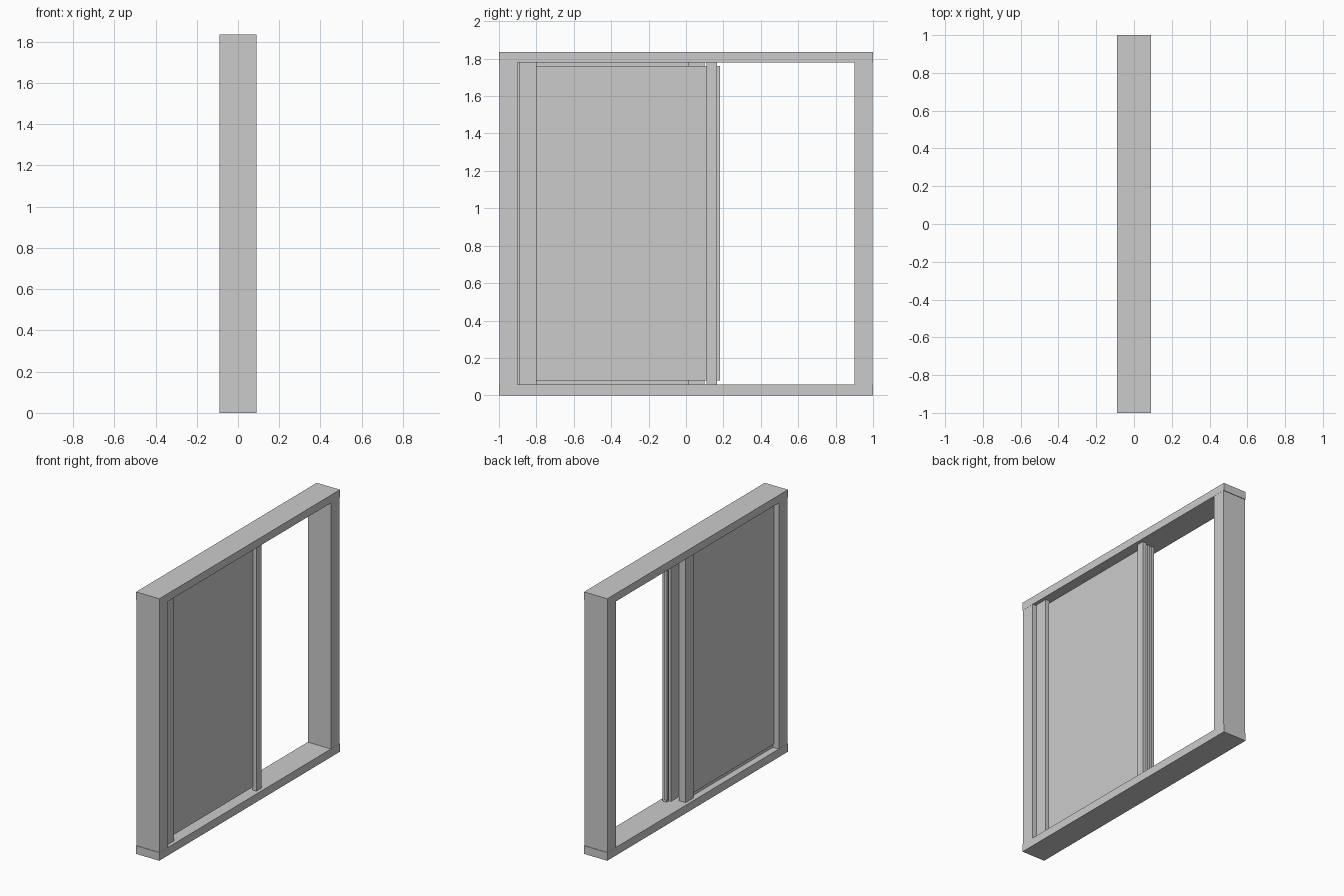
import bpy

if "Cube" in bpy.data.objects:
    bpy.data.objects.remove(bpy.data.objects["Cube"])


def box(name, x, y, z):
    """Box from (min, max) ranges on each axis."""
    bpy.ops.mesh.primitive_cube_add(size=1)
    ob = bpy.context.object
    ob.name = name
    ob.location = [(a + b) / 2 for a, b in (x, y, z)]
    ob.scale = [b - a for a, b in (x, y, z)]
    bpy.ops.object.transform_apply(location=True, rotation=False, scale=True)
    return ob


H = 1.835            # overall height
Z0, Z1 = 0.057, 1.78   # clear opening
P0, P1 = 0.08, 1.76    # panel height
D = 0.09             # half depth of frame

# Outer frame
box("sill", (-D, D), (-1, 1), (0, Z0))
box("header", (-D, D), (-1, 1), (Z1, H))
for name, s in (("left_jamb", -1), ("right_jamb", 1)):
    box(name, (-D + .001, D - .001), sorted((s * 0.9, s * 0.996)), (Z0, Z1))

# Fixed sash on the -x side: panel, meeting stile and thin rails
box("fixed_panel", (-0.05, -0.022), (-0.9, 0.02), (P0, P1))
box("fixed_meeting_stile", (-0.067, -0.016), (0.01, 0.10), (Z0, Z1))
for name, z in (("fixed_bottom_rail", (Z0, P0)), ("fixed_top_rail", (P1, Z1))):
    box(name, (-0.044, -0.026), (-0.9, 0.01), z)

# Sliding sash on the +x side, slid open
box("sliding_panel", (-0.012, 0.04), (-0.89, 0.165), (P0, P1))
for name, y in (("sliding_back_stile", (-0.89, -0.80)),
                ("sliding_lead_stile", (0.11, 0.165))):
    box(name, (0.035, 0.065), y, (Z0, Z1))

# Twin lips on the leading edge
for name, x in (("outer_edge_lip", (0.02, 0.04)), ("inner_edge_lip", (-0.012, 0.008))):
    box(name, x, (0.165, 0.182), (P0, P1))
